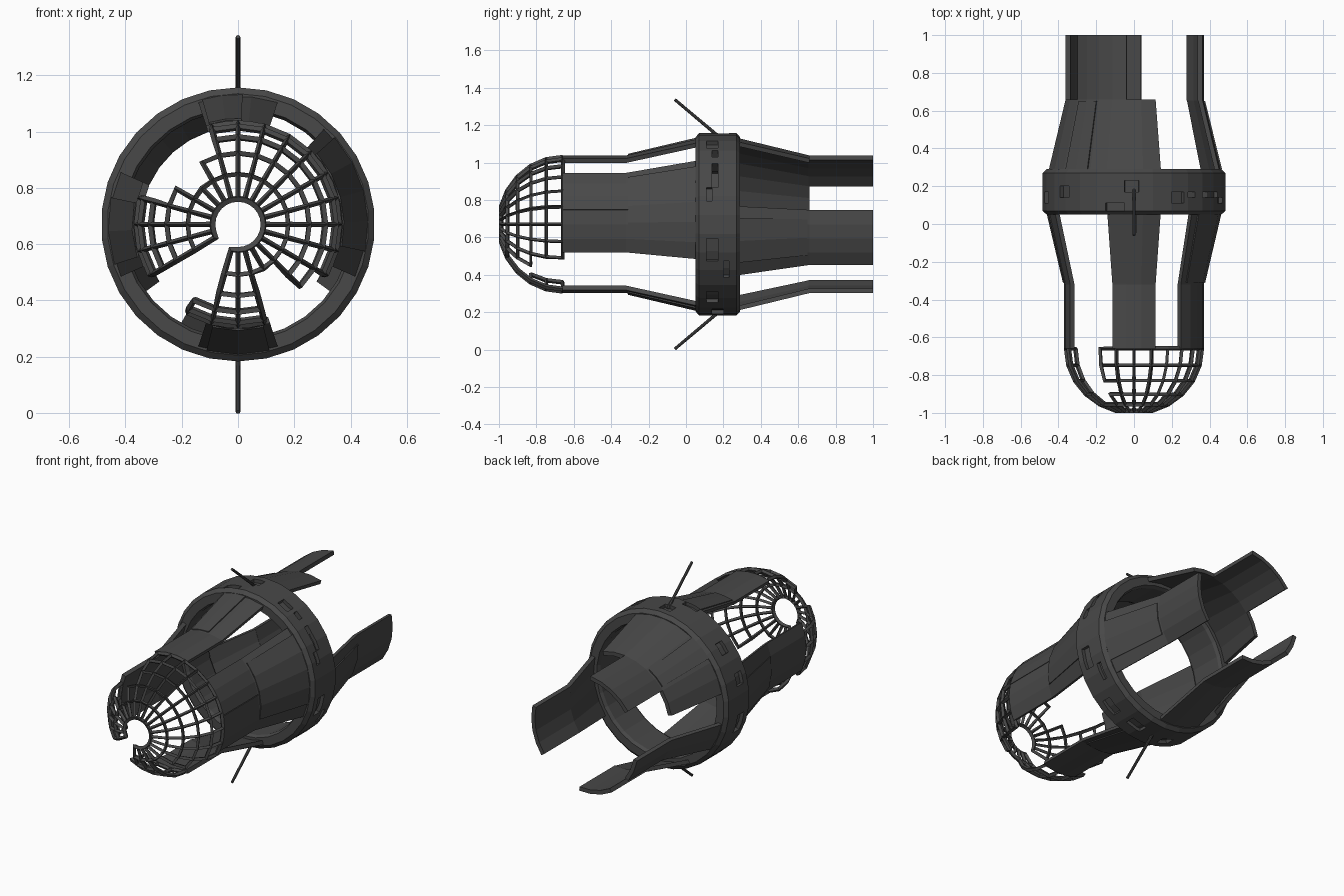
import bpy, bmesh
from math import sin, cos, radians
from mathutils import Vector, Matrix

if "Cube" in bpy.data.objects:
    bpy.data.objects.remove(bpy.data.objects["Cube"])

CZ = 0.67  # height of the long axis

dark = bpy.data.materials.new("dark_metal")
dark.diffuse_color = (0.065, 0.065, 0.065, 1)
dark.use_nodes = True
dark.node_tree.nodes["Principled BSDF"].inputs["Base Color"].default_value = dark.diffuse_color


def point(angle, r, y):
    a = radians(angle)
    return Vector((r * cos(a), y, CZ + r * sin(a)))


def finish(name, bm):
    bmesh.ops.recalc_face_normals(bm, faces=bm.faces)
    me = bpy.data.meshes.new(name)
    bm.to_mesh(me)
    bm.free()
    me.materials.append(dark)
    ob = bpy.data.objects.new(name, me)
    bpy.context.collection.objects.link(ob)
    return ob


def shell(name, outer, a0, a1, thick=0.025):
    """Curved panel: outer (y, r) profile between two angles."""
    section = outer + [(y, r - thick) for y, r in reversed(outer)]
    steps = max(1, round((a1 - a0) / 12))
    bm = bmesh.new()
    rows = [[bm.verts.new(point(a0 + (a1 - a0) * i / steps, r, y)) for y, r in section]
            for i in range(steps + 1)]
    n = len(section)
    for p, q in zip(rows, rows[1:]):
        for i in range(n):
            j = (i + 1) % n
            bm.faces.new((p[i], p[j], q[j], q[i]))
    bm.faces.new(rows[0])
    bm.faces.new(rows[-1])
    return finish(name, bm)


# Central ring, 30 facets; each facet is split in four so slots can be left out
ys = [0.05, 0.07, 0.11, 0.14, 0.17, 0.20, 0.23, 0.27, 0.29]
outer_r = [0.465] + [0.487] * 7 + [0.465]
inner_r = [0.415] + [0.405] * 7 + [0.415]
# slots: start angle, end angle, first and last strip between the ys, cut through
slots = [(57, 66, 2, 4, 0), (24, 36, 3, 4, 0), (15, 24, 2, 3, 0), (-24, -9, 2, 4, 0),
         (-36, -24, 5, 6, 0), (-60, -48, 2, 4, 0), (96, 108, 1, 2, 0),
         (87, 96, 4, 6, 0), (135, 144, 3, 5, 0), (159, 168, 2, 4, 0),
         (189, 204, 2, 4, 0), (222, 231, 3, 5, 0), (252, 261, 2, 4, 0),
         (279, 291, 3, 5, 0), (36, 42, 3, 4, 1), (48, 54, 3, 4, 1)]


def facet(a, r, y):
    """Point on the flat facet that contains this angle."""
    k = (a - 6) // 12
    t = (a - 6 - 12 * k) / 12
    return point(6 + 12 * k, r, y).lerp(point(18 + 12 * k, r, y), t)


def slot_at(i, j):
    for a0, a1, s0, s1, through in slots:
        if (3 * i - a0) % 360 < a1 - a0 and s0 <= j < s1:
            return 1 + through
    return 0


bm = bmesh.new()
for i in range(120):
    for j in range(len(ys) - 1):
        def quad(r):
            return [bm.verts.new(facet(a, r[k], ys[k])) for a, k in
                    ((3 * i, j), (3 * i + 3, j), (3 * i + 3, j + 1), (3 * i, j + 1))]
        mode = slot_at(i, j)
        lid, floor = quad(outer_r), quad(inner_r)
        if mode == 1:   # recess floor
            top = quad([0.465] * 9)
        else:
            top = lid
        if mode < 2:
            bm.faces.new(top)
            bm.faces.new(floor[::-1])
        # walls where the neighbouring cell has a different depth
        for e, (di, dj) in enumerate(((0, -1), (1, 0), (0, 1), (-1, 0))):
            f = (e + 1) % 4
            if mode and slot_at(i + di, j + dj) != mode:
                low = top if mode == 1 else floor
                bm.faces.new([bm.verts.new(v.co) for v in (lid[e], lid[f], low[f], low[e])])
            elif (dj < 0 and j == 0) or (dj > 0 and j == len(ys) - 2):
                bm.faces.new((lid[f], lid[e], floor[e], floor[f]))
bmesh.ops.remove_doubles(bm, verts=bm.verts, dist=0.0003)
bmesh.ops.delete(bm, geom=[v for v in bm.verts if not v.link_faces], context='VERTS')
finish("central_ring", bm)

# Front shell panels: straight part, then flaring out to the ring
front = [(-0.66, 0.37), (-0.32, 0.37), (0.06, 0.458)]
for name, a0, a1 in (("front_top_panel", 72, 108),
                     ("front_right_upper_panel", 12.3, 48),
                     ("front_right_lower_panel", -24, 11.7),
                     ("front_left_panel", 156, 204),
                     ("front_bottom_panel", 252, 288)):
    shell(name, front, a0, a1)

# Rear cone panels
cone = [(0.28, 0.463), (0.66, 0.37)]
for name, a0, a1 in (("rear_upper_cone", 72, 168), ("rear_left_cone", 192, 216),
                     ("rear_bottom_cone", 240, 276), ("rear_right_cone", -36, 12)):
    shell(name, cone, a0, a1)

# Rear straight panels
tail = [(0.655, 0.37), (1.0, 0.37)]
for name, a0, a1 in (("rear_upper_tail", 96, 144), ("rear_left_tail", 192, 216),
                     ("rear_bottom_tail", 240, 276), ("rear_right_tail", -36, 12)):
    shell(name, tail, a0, a1)

# Thin raised plates on the flared panels
front_plate = [(-0.31, 0.377), (0.05, 0.462)]
rear_plate = [(0.29, 0.467), (0.65, 0.378)]
for name, prof, a0, a1 in (("front_right_plate", front_plate, -12, 42),
                           ("front_top_plate", front_plate, 88, 106),
                           ("front_left_plate", front_plate, 168, 198),
                           ("front_bottom_plate", front_plate, 256, 284),
                           ("rear_upper_plate", rear_plate, 122, 141),
                           ("rear_right_plate", rear_plate, -26, 4)):
    shell(name, prof, a0, a1, 0.015)

# Broken lattice dome: which latitude bands survive in each 15 degree sector
full = (0, 1, 2, 3, 4)
bands = {k: full for k in (0, 1, 2, 3, 4, 5, 6, 11, 12, 13, 17, 18, 22, 23)}
bands.update({7: (3, 4), 8: (4,), 9: (4,), 10: (3, 4), 16: (0, 1),
              19: (4,), 20: (4,), 21: (2, 3, 4)})
bm = bmesh.new()
for k, rows in bands.items():
    for b in rows:
        corners = []
        for s, t in ((k, b), (k + 1, b), (k + 1, b + 1), (k, b + 1)):
            lat = radians(15 * t)
            corners.append(bm.verts.new(point(15 * s, 0.358 * cos(lat),
                                              -0.66 - 0.34 * sin(lat))))
        bm.faces.new(corners)
bmesh.ops.remove_doubles(bm, verts=bm.verts, dist=0.0005)
dome = finish("lattice_dome", bm)
wire = dome.modifiers.new("bars", 'WIREFRAME')
wire.thickness = 0.026
wire.offset = 0
wire.use_boundary = True
wire.use_replace = True
wire.use_even_offset = False

# Two swept-forward antennas, top and bottom
for name, s in (("top_antenna", 1), ("bottom_antenna", -1)):
    a = Vector((0, 0.18, CZ + s * 0.465))
    b = Vector((0, -0.06, CZ + s * 0.667))
    d = b - a
    rot = d.to_track_quat('Z', 'X').to_matrix().to_4x4()
    bm = bmesh.new()
    bmesh.ops.create_cone(bm, cap_ends=True, segments=8, radius1=0.009,
                          radius2=0.008, depth=d.length,
                          matrix=Matrix.Translation((a + b) / 2) @ rot)
    finish(name, bm)
